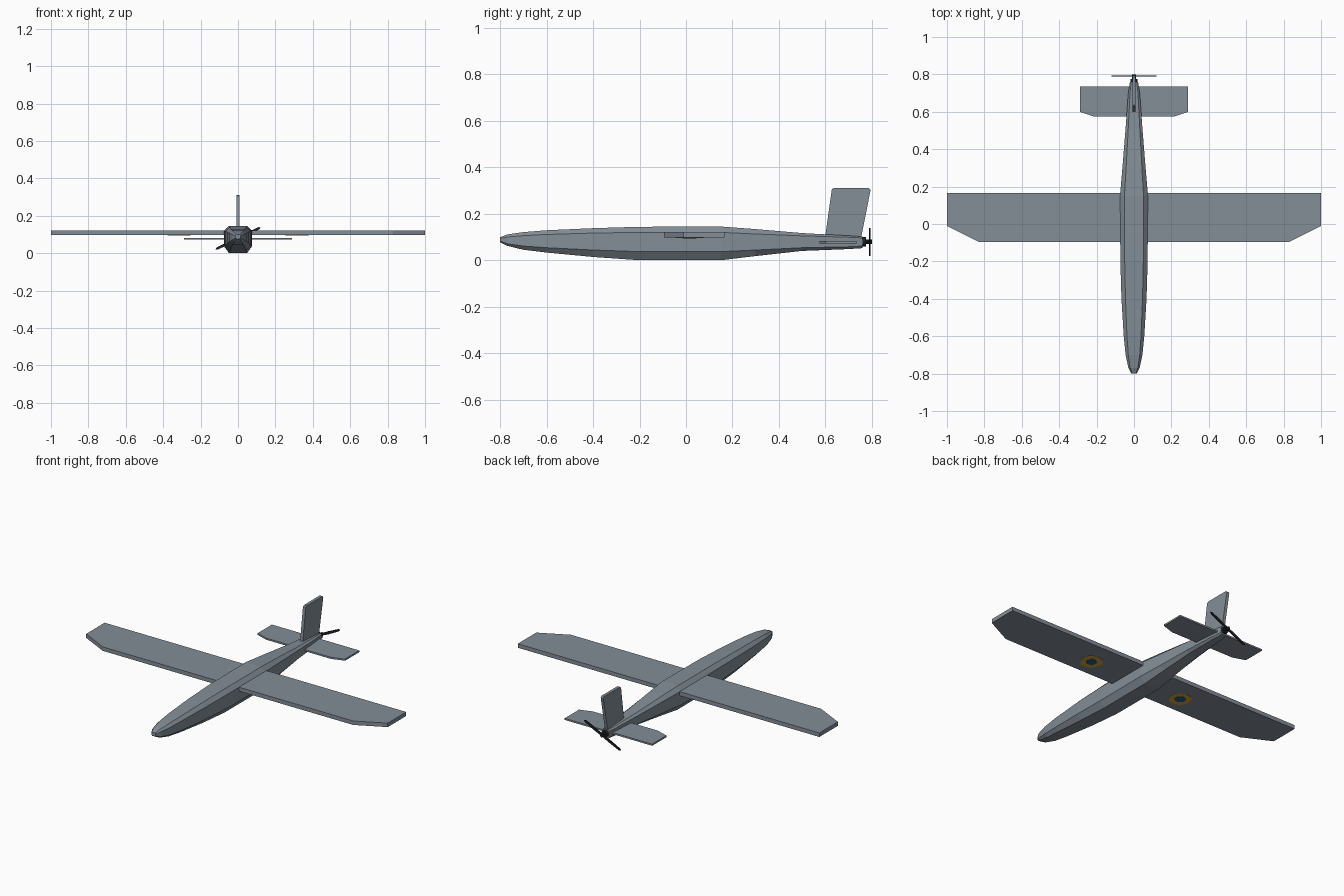
import bpy, bmesh, math
from mathutils import Matrix, Vector

if "Cube" in bpy.data.objects:
    bpy.data.objects.remove(bpy.data.objects["Cube"], do_unlink=True)


def material(name, rgb):
    mat = bpy.data.materials.new(name)
    mat.use_nodes = True
    mat.diffuse_color = (*rgb, 1)
    mat.node_tree.nodes["Principled BSDF"].inputs["Base Color"].default_value = (*rgb, 1)
    return mat


GREY = material("slate grey", (0.23, 0.27, 0.31))
BLACK = material("black", (0.015, 0.016, 0.02))
YELLOW = material("yellow", (0.65, 0.4, 0.03))
BLUE = material("blue", (0.02, 0.1, 0.28))


def finish(bm, name, mat):
    bmesh.ops.recalc_face_normals(bm, faces=bm.faces[:])
    mesh = bpy.data.meshes.new(name)
    bm.to_mesh(mesh)
    bm.free()
    mesh.materials.append(mat)
    obj = bpy.data.objects.new(name, mesh)
    bpy.context.collection.objects.link(obj)
    return obj


def slab(name, outline, offset, mat):
    """Extrude a flat outline along an offset vector."""
    bm = bmesh.new()
    face = bm.faces.new([bm.verts.new(p) for p in outline])
    moved = bmesh.ops.extrude_face_region(bm, geom=[face])["geom"]
    verts = [v for v in moved if isinstance(v, bmesh.types.BMVert)]
    bmesh.ops.translate(bm, verts=verts, vec=Vector(offset))
    return finish(bm, name, mat)


def rod(name, radius, y0, y1, z, sides, mat):
    """Cylinder lying along y."""
    bm = bmesh.new()
    place = Matrix.Translation((0, (y0 + y1) / 2, z)) @ Matrix.Rotation(math.pi / 2, 4, "X")
    bmesh.ops.create_cone(bm, cap_ends=True, segments=sides, radius1=radius,
                          radius2=radius, depth=y1 - y0, matrix=place)
    return finish(bm, name, mat)


# Fuselage: eight-sided sections (y, half width, bottom, lower edge, upper edge, top)
stations = [
    (-0.80, 0.014, 0.077, 0.082, 0.094, 0.099),
    (-0.77, 0.030, 0.062, 0.071, 0.100, 0.111),
    (-0.70, 0.045, 0.045, 0.061, 0.106, 0.121),
    (-0.60, 0.055, 0.033, 0.054, 0.111, 0.129),
    (-0.40, 0.067, 0.014, 0.044, 0.117, 0.138),
    (-0.20, 0.073, 0.000, 0.037, 0.120, 0.144),
    (0.15, 0.075, 0.000, 0.037, 0.120, 0.145),
    (0.30, 0.062, 0.018, 0.044, 0.113, 0.134),
    (0.50, 0.046, 0.040, 0.054, 0.105, 0.117),
    (0.70, 0.031, 0.048, 0.058, 0.099, 0.106),
    (0.76, 0.022, 0.052, 0.061, 0.096, 0.102),
]
bm = bmesh.new()
rings = []
for y, w, bottom, low, high, top in stations:
    half = [(0.64 * w, bottom), (w, low), (w, high), (0.68 * w, top)]
    section = half + [(-x, z) for x, z in reversed(half)]
    rings.append([bm.verts.new((x, y, z)) for x, z in section])
for a, b in zip(rings, rings[1:]):
    for i in range(8):
        j = (i + 1) % 8
        bm.faces.new((a[i], a[j], b[j], b[i]))
bm.faces.new(rings[0])
bm.faces.new(rings[-1])
finish(bm, "fuselage", GREY)


def clipped_panel(name, span, front, back, clip_x, clip_y, z, thick):
    """Straight wing whose front tip corners are cut off."""
    right = [(clip_x, front, z), (span, clip_y, z), (span, back, z)]
    left = [(-x, y, h) for x, y, h in reversed(right)]
    slab(name, right + left, (0, 0, thick), GREY)


clipped_panel("main_wing", 1.0, -0.095, 0.165, 0.83, -0.01, 0.097, 0.024)
clipped_panel("tailplane", 0.29, 0.575, 0.735, 0.215, 0.60, 0.072, 0.010)

# Swept fin with nipped top corners
fin = [(0.597, 0.085), (0.628, 0.305), (0.637, 0.312), (0.787, 0.312),
       (0.795, 0.303), (0.752, 0.085)]
slab("tail_fin", [(-0.009, y, z) for y, z in fin], (0.018, 0, 0), GREY)

# Rear motor, shaft and two-bladed propeller
PROP_Z = 0.079
rod("motor", 0.020, 0.755, 0.775, PROP_Z, 12, BLACK)
rod("propeller_shaft", 0.010, 0.77, 0.80, PROP_Z, 10, BLACK)
spin = Matrix.Rotation(math.radians(-26), 4, "Y")
blade = [(0, -0.006), (0.05, -0.008), (0.125, -0.006), (0.135, 0),
         (0.125, 0.006), (0.05, 0.008), (0, 0.006)]
for side, name in ((1, "left_blade"), (-1, "right_blade")):
    points = []
    for x, z in blade:
        p = spin @ Vector((side * x, 0, z))
        points.append(p + Vector((0, 0.788, PROP_Z)))
    slab(name, points, (0, 0.006, 0), BLACK)

# Painted round marks under each wing
for side, label in ((1, "left"), (-1, "right")):
    for part, radius, z, sides, mat in (("ring", 0.062, 0.0955, 16, YELLOW),
                                        ("centre", 0.032, 0.0945, 8, BLUE)):
        disc = []
        for i in range(sides):
            a = math.tau * (i + 0.5) / sides
            disc.append((side * 0.315 + radius * math.cos(a), 0.015 + radius * math.sin(a), z))
        slab(f"{label}_wing_mark_{part}", disc, (0, 0, 0.002), mat)
